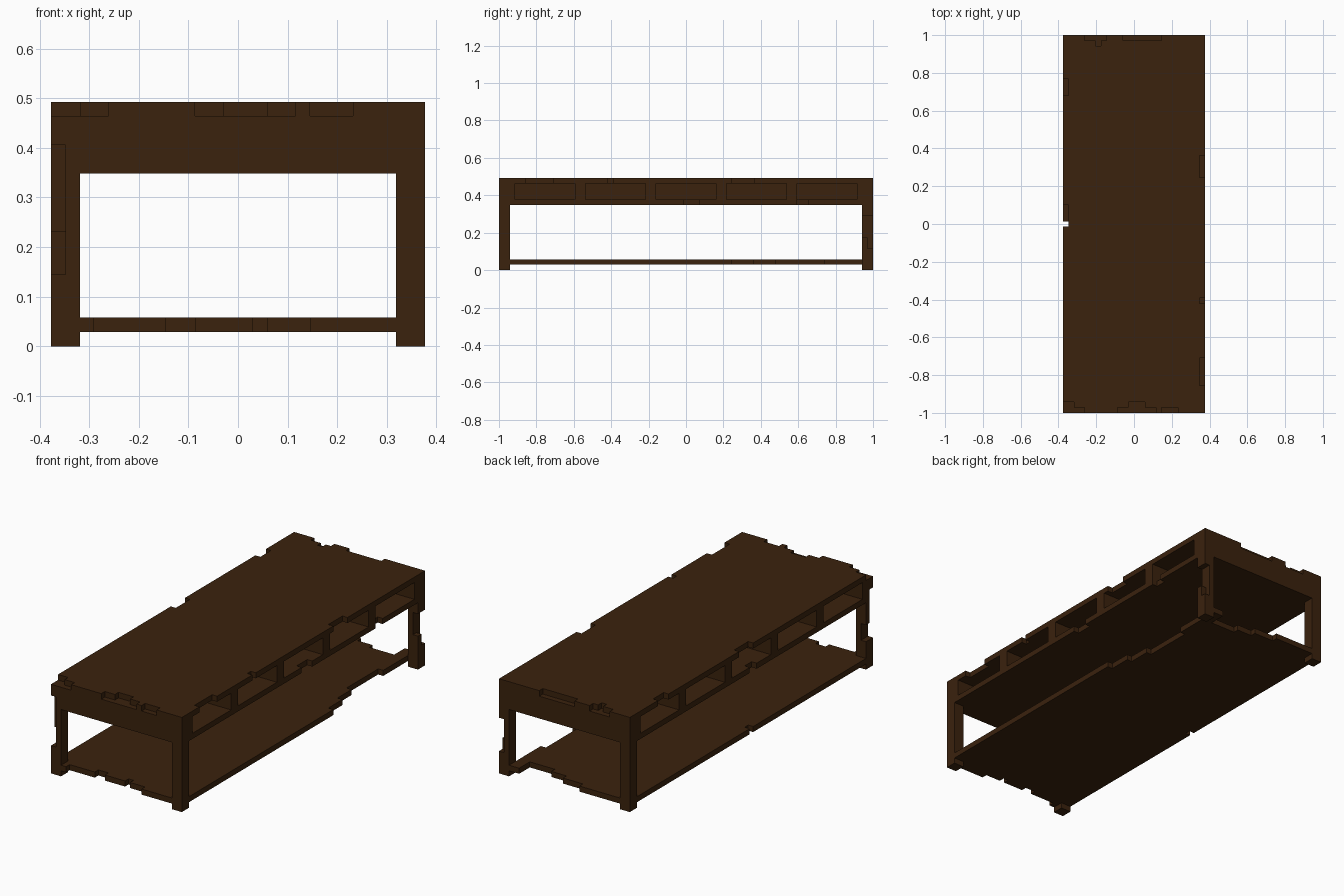
import bpy
import bmesh
from itertools import product
from mathutils import Vector

old = bpy.data.objects.get("Cube")
if old:
    bpy.data.objects.remove(old, do_unlink=True)

# The table sits on a block grid: W wide, L long, H tall
W, L, H = 26, 69, 17
U = 2 / L

wood = bpy.data.materials.new("dark_wood")
wood.use_nodes = True
colour = (0.043, 0.016, 0.004, 1)
wood.diffuse_color = colour
bsdf = next(n for n in wood.node_tree.nodes if n.type == 'BSDF_PRINCIPLED')
bsdf.inputs["Base Color"].default_value = colour
bsdf.inputs["Roughness"].default_value = 0.9


def block(x0, x1, y0, y1, z0, z1):
    """All grid cells inside a box."""
    return set(product(range(x0, x1), range(y0, y1), range(z0, z1)))


def edge_chip(side, a, b, depth, z0, z1):
    """Cells worn away from one outer edge, from a to b along it."""
    return {
        "front": lambda: block(a, b, 0, depth, z0, z1),
        "back": lambda: block(a, b, L - depth, L, z0, z1),
        "minus_x": lambda: block(0, depth, a, b, z0, z1),
        "plus_x": lambda: block(W - depth, W, a, b, z0, z1),
    }[side]()


# Worn edges: stretches (start, end, depth) for each level
worn = {
    (16, 17): {
        "front": [(0, 2, 2), (2, 4, 1), (10, 12, 1), (12, 15, 2), (15, 17, 1), (18, 21, 1)],
        "back": [(4, 6, 1), (6, 7, 2), (7, 8, 1), (11, 18, 1)],
        "minus_x": [(34, 38, 1), (58, 61, 1)],
        "plus_x": [(5, 10, 1), (20, 21, 1), (43, 47, 1)],
    },
    (12, 13): {
        "minus_x": [(33, 35, 1)],
        "plus_x": [(34, 37, 1), (55, 57, 1)],
    },
    (1, 2): {
        "front": [(3, 8, 1), (8, 10, 2), (10, 14, 1), (14, 15, 2), (15, 18, 1)],
        "back": [(10, 14, 1), (14, 17, 2), (17, 22, 3)],
        "minus_x": [(34, 35, 1)],
        "plus_x": [(43, 47, 1), (47, 51, 2), (51, 60, 3), (60, 67, 2)],
    },
}
chips = set()
for (z0, z1), sides in worn.items():
    for side, stretches in sides.items():
        for a, b, depth in stretches:
            chips |= edge_chip(side, a, b, depth, z0, z1)

# Worn corners of two legs
chips |= block(0, 1, 0, 2, 5, 8) | block(0, 1, 0, 1, 8, 14)
chips |= block(W - 1, W, L - 1, L, 4, 6) | block(W - 1, W, L - 2, L, 6, 10)


def build(name, cells):
    """Make a clean mesh from the outer faces of a set of cells."""
    cells = cells - chips
    bm = bmesh.new()
    verts = {}

    def vert(p):
        key = tuple(p)
        if key not in verts:
            x, y, z = key
            verts[key] = bm.verts.new(((x - W / 2) * U, (y - L / 2) * U, z * U))
        return verts[key]

    for cell in cells:
        for axis in range(3):
            for step in (0, 1):
                near = list(cell)
                near[axis] += 1 if step else -1
                if tuple(near) in cells:
                    continue
                base, du, dv = list(cell), [0] * 3, [0] * 3
                base[axis] += step
                du[(axis + 1) % 3] = 1
                dv[(axis + 2) % 3] = 1
                corners = [(0, 0), (1, 0), (1, 1), (0, 1)]
                if not step:
                    corners.reverse()
                bm.faces.new([vert([base[k] + s * du[k] + t * dv[k] for k in range(3)])
                              for s, t in corners])
    bmesh.ops.dissolve_limit(bm, angle_limit=0.01, verts=bm.verts[:], edges=bm.edges[:])
    mesh = bpy.data.meshes.new(name)
    bm.to_mesh(mesh)
    bm.free()
    mesh.materials.append(wood)
    ob = bpy.data.objects.new(name, mesh)
    bpy.context.collection.objects.link(ob)
    return ob


# Horizontal boards
build("table_top", block(0, W, 0, L, 16, H))
build("compartment_floor", block(0, W, 0, L, 12, 13))
shelf = block(0, W, 0, L, 1, 2)

# Four corner legs, with the low shelf fitted around them
for end, y in (("front", 0), ("back", L - 2)):
    for side, x in (("right", 0), ("left", W - 2)):
        leg = block(x, x + 2, y, y + 2, 0, 12)
        shelf -= leg
        build(f"{end}_{side}_leg", leg)
build("low_shelf", shelf)

# Solid end aprons, a centre wall and dividers forming open compartments
build("front_apron", block(0, W, 0, 3, 13, 16))
build("back_apron", block(0, W, L - 3, L, 13, 16))
build("centre_wall", block(12, 14, 3, L - 3, 13, 16))
for i in range(4):
    y = 14 + 13 * i
    for side, x0, x1 in (("right", 0, 12), ("left", 14, W)):
        build(f"divider_{side}_{i + 1}", block(x0, x1, y, y + 2, 13, 16))
